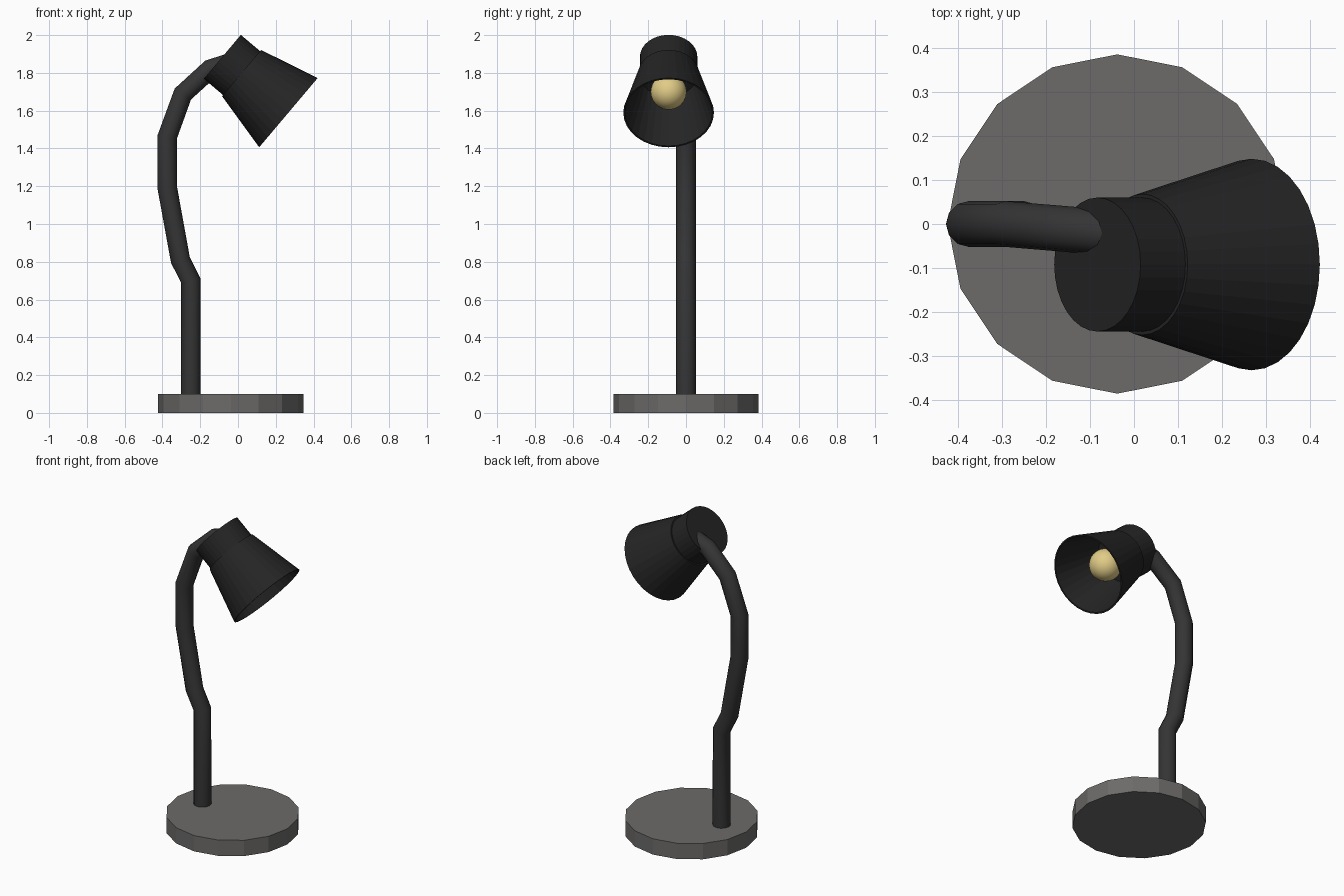
import bpy, bmesh, math
from mathutils import Vector, Matrix

if "Cube" in bpy.data.objects:
    bpy.data.objects.remove(bpy.data.objects["Cube"])


def material(name, rgb):
    m = bpy.data.materials.new(name)
    m.diffuse_color = (*rgb, 1)
    m.use_nodes = True
    m.node_tree.nodes["Principled BSDF"].inputs["Base Color"].default_value = m.diffuse_color
    return m


dark = material("dark_metal", (0.035, 0.035, 0.035))
black = material("black_metal", (0.018, 0.018, 0.018))
grey = material("base_grey", (0.15, 0.147, 0.143))
glow = material("bulb_yellow", (0.75, 0.6, 0.24))


def lathe(name, profile, sides, mat, matrix, smooth=None):
    """Revolve (radius, height) points around local z."""
    bm = bmesh.new()
    vs = [bm.verts.new((r, 0, h)) for r, h in profile]
    edges = [bm.edges.new(p) for p in zip(vs, vs[1:])]
    bmesh.ops.spin(bm, geom=vs + edges, cent=(0, 0, 0), axis=(0, 0, 1),
                   angle=math.tau, steps=sides, use_duplicate=False)
    bmesh.ops.remove_doubles(bm, verts=bm.verts, dist=1e-4)
    bmesh.ops.recalc_face_normals(bm, faces=bm.faces)
    bm.transform(matrix)
    me = bpy.data.meshes.new(name)
    bm.to_mesh(me)
    bm.free()
    me.materials.append(mat)
    ob = bpy.data.objects.new(name, me)
    bpy.context.collection.objects.link(ob)
    if smooth:
        me.shade_smooth()
    return ob


# Round base with 16 sides
lathe("base", [(0, 0), (0.385, 0), (0.385, 0.1), (0, 0.1)], 16, grey,
      Matrix.Translation((-0.038, 0, 0)))

# Bent stem
path = [(-0.25, 0, 0.08), (-0.25, 0, 0.70), (-0.305, 0, 0.81),
        (-0.375, 0, 1.195), (-0.375, 0, 1.46), (-0.292, 0, 1.688),
        (-0.147, -0.012, 1.82), (-0.05, -0.02, 1.85)]
cu = bpy.data.curves.new("stem", 'CURVE')
cu.dimensions = '3D'
cu.bevel_depth = 0.052
cu.bevel_resolution = 4
cu.use_fill_caps = True
sp = cu.splines.new('POLY')
sp.points.add(len(path) - 1)
for p, co in zip(sp.points, path):
    p.co = (*co, 1)
cu.materials.append(dark)
bpy.context.collection.objects.link(bpy.data.objects.new("stem", cu))

# Tilted lamp head: cap, hollow shade and bulb share one axis
axis = Vector((0.764, 0, -0.645))
head = (Matrix.Translation((-0.083, -0.092, 1.885))
        @ Vector((0, 0, 1)).rotation_difference(axis).to_matrix().to_4x4())
lathe("cap", [(0, 0), (0.152, 0), (0.152, 0.14), (0, 0.14)], 32, black, head)
lathe("shade", [(0, 0.133), (0.16, 0.133), (0.24, 0.458), (0.231, 0.458),
                (0.152, 0.145), (0, 0.145)], 32, black, head)
lathe("bulb_socket", [(0, 0.14), (0.05, 0.14), (0.05, 0.22), (0, 0.22)],
      16, black, head)
ball = [(0.095 * math.sin(math.pi * i / 16),
         0.287 - 0.095 * math.cos(math.pi * i / 16)) for i in range(17)]
lathe("bulb", ball, 32, glow, head, smooth=True)
